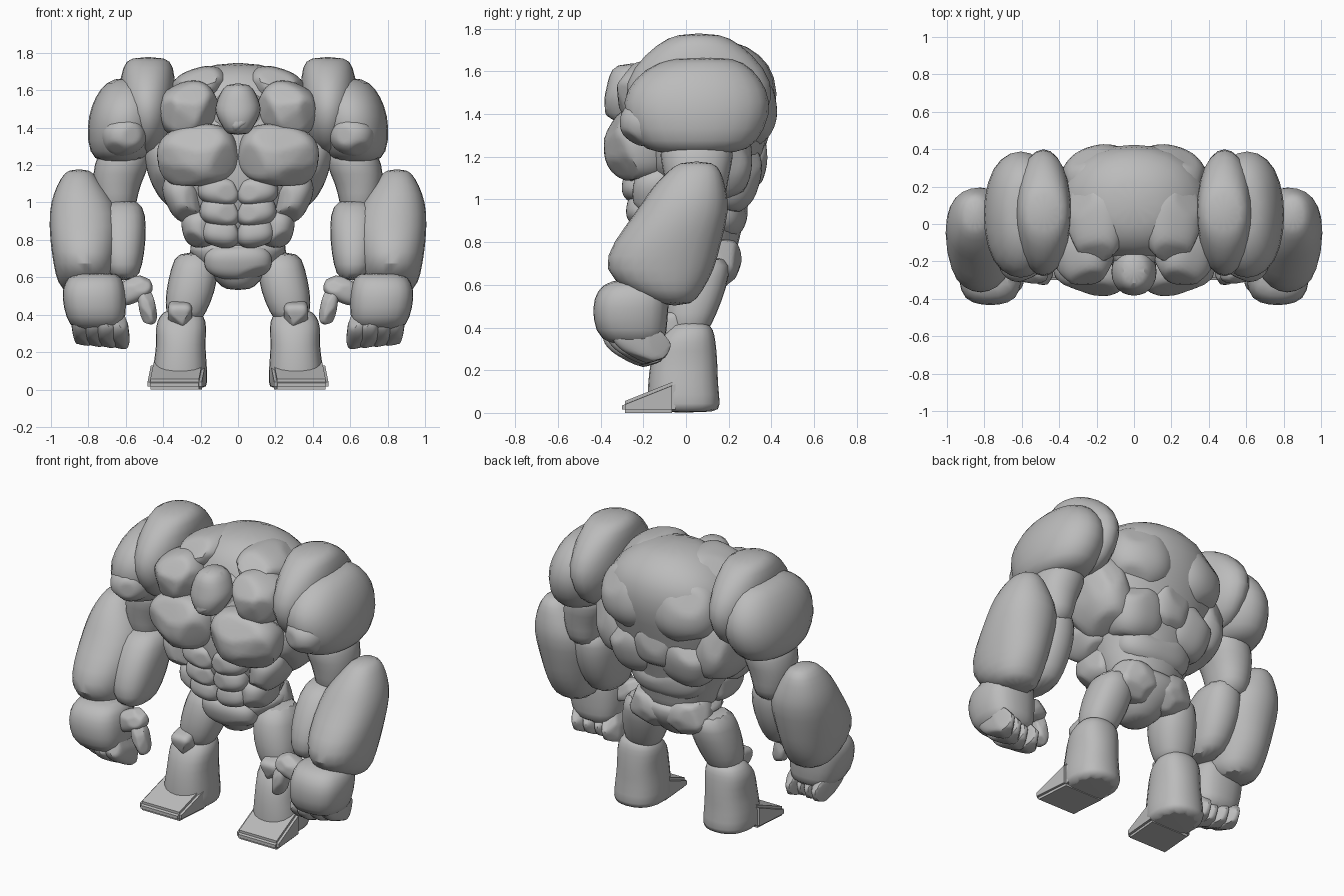
import bpy, bmesh, math, random
from mathutils import Vector, Euler

cube = bpy.data.objects.get("Cube")
if cube:
    bpy.data.objects.remove(cube, do_unlink=True)

stone = bpy.data.materials.new("grey stone")
stone.use_nodes = True
GREY = (0.5, 0.5, 0.5, 1)
stone.diffuse_color = GREY
stone.node_tree.nodes["Principled BSDF"].inputs["Base Color"].default_value = GREY

# Shared pool of chisel directions
random.seed(7)
CHISELS = [Vector([random.gauss(0, 1) for _ in range(3)]).normalized() for _ in range(60)]


def finish(name, bm, flip=False, angle=32):
    """Turn a bmesh into a smooth-shaded stone object."""
    if flip:
        for v in bm.verts:
            v.co.x = -v.co.x
    bmesh.ops.recalc_face_normals(bm, faces=bm.faces)
    mesh = bpy.data.meshes.new(name)
    bm.to_mesh(mesh)
    bm.free()
    mesh.materials.append(stone)
    ob = bpy.data.objects.new(name, mesh)
    bpy.context.collection.objects.link(ob)
    bpy.ops.object.select_all(action="DESELECT")
    ob.select_set(True)
    bpy.context.view_layer.objects.active = ob
    bpy.ops.object.shade_smooth_by_angle(angle=math.radians(angle))
    return ob


def boulder(name, centre, radii, turn=(0, 0, 0), power=2.5, cuts=10, flip=False):
    """Rounded block with a few chiselled flats."""
    first = int(sum(radii) * 100) % 40
    rot = Euler([math.radians(a) for a in turn]).to_matrix()
    bm = bmesh.new()
    bmesh.ops.create_icosphere(bm, subdivisions=4, radius=1)
    for v in bm.verts:
        p = v.co / sum(abs(c) ** power for c in v.co) ** (1 / power)
        for d in CHISELS[first:first + cuts]:
            over = p.dot(d) - 0.94
            if over > 0:
                p -= d * over * 0.85
        v.co = rot @ Vector([a * b for a, b in zip(p, radii)]) + Vector(centre)
    finish(name, bm, flip)


def loft(name, rings, power=3, sides=12, flip=False):
    """Skin a stack of level rings, each (x, y, z, x radius, y radius)."""
    bm = bmesh.new()
    loops = []
    for x, y, z, rx, ry in rings:
        loop = []
        for i in range(sides):
            a = math.tau * (i + 0.5) / sides
            c, s = math.cos(a), math.sin(a)
            k = (abs(c) ** power + abs(s) ** power) ** (-1 / power)
            loop.append(bm.verts.new((x + rx * c * k, y + ry * s * k, z)))
        loops.append(loop)
    for low, high in zip(loops, loops[1:]):
        for i in range(sides):
            j = (i + 1) % sides
            bm.faces.new((low[i], low[j], high[j], high[i]))
    bm.faces.new(loops[0])
    bm.faces.new(loops[-1])
    rounding = finish(name, bm, flip, 60).modifiers.new("Rounding", "SUBSURF")
    rounding.levels = rounding.render_levels = 1


# Trunk and hips
loft("torso", [(0, .08, .68, .19, .15), (0, .04, .8, .25, .21), (0, .02, .95, .3, .27),
               (0, .03, 1.1, .38, .31), (0, .05, 1.25, .44, .33), (0, .1, 1.42, .43, .34),
               (0, .12, 1.58, .39, .31), (0, .11, 1.68, .28, .25), (0, .11, 1.75, .12, .12)], 2.4)
loft("pelvis", [(0, .02, .53, .07, .08), (0, .03, .57, .11, .13), (0, .05, .66, .19, .2),
                (0, .06, .74, .28, .21), (0, .05, .8, .26, .2)], 2.6)
boulder("belt_block", (0, -.07, .69), (.18, .1, .1), (15, 0, 0))
boulder("spine_block", (0, .24, 1.18), (.15, .14, .17), (-12, 0, 0))
boulder("lower_back", (0, .14, .95), (.25, .15, .14), (-8, 0, 0))

# Head with wide cheeks and narrow jaw
loft("head", [(0, -.28, 1.36, .06, .06), (0, -.28, 1.4, .08, .1), (0, -.26, 1.47, .125, .13),
              (0, -.25, 1.52, .125, .125), (0, -.25, 1.58, .1, .115),
              (0, -.25, 1.64, .065, .08)], 2.5)
boulder("jaw", (0, -.3, 1.425), (.065, .08, .05), power=2.8, cuts=6)
boulder("neck", (0, -.12, 1.44), (.17, .13, .16))

for side, f in (("left", False), ("right", True)):

    def rock(part, *args, **kw):
        boulder(side + "_" + part, *args, flip=f, **kw)

    def limb(part, rings, **kw):
        loft(side + "_" + part, rings, flip=f, **kw)

    # Chest, collar, flanks and back
    rock("pectoral", (.215, -.22, 1.25), (.215, .16, .165), (0, 8, 8), power=2.6)
    rock("collar", (.27, -.16, 1.5), (.16, .17, .14), (0, 25, -15))
    rock("trapezius", (.2, .02, 1.6), (.16, .22, .12), (0, 18, 0))
    rock("lat", (.35, .08, 1.2), (.14, .23, .24), (0, 20, 0))
    rock("rib", (.29, -.08, 1.03), (.1, .17, .14), (0, 25, 0))
    rock("oblique", (.2, -.07, .87), (.1, .15, .11), (0, 12, 0))
    rock("shoulder_blade", (.18, .24, 1.43), (.21, .18, .2), (10, 0, -15), power=2.2)
    rock("back_muscle", (.17, .18, 1.12), (.18, .17, .18), (-15, 10, 0))
    for row, (x, y, z, r) in enumerate([(.1, -.21, 1.06, .115), (.095, -.19, .95, .11),
                                        (.09, -.16, .84, .105)]):
        rock("abdominal_%d" % row, (x, y, z), (r, .09, .08), (-8, -10, 0))
    rock("buttock", (.12, .14, .71), (.14, .12, .12), (0, -10, 0))

    # Shoulder slabs
    limb("inner_shoulder", [(.5, .06, 1.25, .05, .14), (.48, .06, 1.32, .11, .28),
                            (.485, .06, 1.48, .155, .375), (.485, .06, 1.62, .155, .32),
                            (.48, .06, 1.73, .14, .2), (.48, .06, 1.78, .1, .1)], power=2.3)
    limb("outer_shoulder", [(.63, .05, 1.21, .11, .2), (.63, .05, 1.26, .17, .29),
                            (.61, .05, 1.4, .205, .36), (.6, .05, 1.52, .19, .34),
                            (.59, .06, 1.61, .15, .26), (.58, .08, 1.67, .09, .15)], power=2.4)
    rock("shoulder_front", (.61, -.17, 1.36), (.12, .14, .11), (0, 15, 0), power=2.2)

    # Upper arm and forearm
    limb("upper_arm", [(.65, .05, .92, .09, .1), (.65, .05, 1.0, .11, .14),
                       (.65, .05, 1.1, .13, .15), (.62, .05, 1.2, .155, .18),
                       (.6, .05, 1.32, .13, .17)], power=2.5)
    limb("outer_forearm", [(.81, -.05, .5, .1, .08), (.82, -.1, .57, .15, .18),
                           (.82, -.13, .67, .17, .27), (.82, -.09, .8, .19, .26),
                           (.82, -.01, .95, .195, .22), (.84, .01, 1.05, .15, .18),
                           (.85, .04, 1.13, .1, .13), (.85, .05, 1.18, .06, .08)], power=2.5)
    limb("inner_forearm", [(.61, -.13, .58, .07, .12), (.62, -.12, .66, .11, .18),
                           (.62, -.07, .8, .13, .2), (.62, -.02, .94, .13, .17),
                           (.62, .02, 1.02, .09, .12)])

    # Hand, curled fingers and thumb
    limb("hand", [(.75, -.23, .31, .13, .13), (.76, -.26, .38, .16, .17),
                  (.77, -.26, .5, .175, .18), (.77, -.25, .57, .16, .17),
                  (.76, -.22, .63, .13, .14)], power=4)
    for i in range(4):
        rock("finger_%d" % i, (.64 + .065 * i, -.25 + .02 * abs(i - 1), .325 + .006 * i),
             (.055, .14, .09), (-32, 8, 0), power=3)
    rock("thumb_base", (.56, -.25, .53), (.105, .065, .065), (0, 25, 10), power=2.8)
    rock("thumb_tip", (.485, -.27, .44), (.045, .055, .095), (0, 12, 0), power=2.8)

    # Thigh, knee, shin and foot
    limb("thigh", [(.28, .01, .36, .08, .08), (.28, .01, .41, .11, .11),
                   (.255, .03, .52, .135, .14), (.23, .06, .65, .13, .15),
                   (.23, .08, .74, .1, .12)], power=2.7)
    rock("knee", (.31, -.08, .405), (.065, .07, .065), (15, 0, 0), power=4, cuts=3)
    limb("shin", [(.31, -.01, 0, .14, .16), (.31, -.01, .03, .15, .175),
                  (.31, -.015, .14, .145, .165), (.305, -.01, .24, .13, .16),
                  (.305, .0, .34, .14, .14), (.3, .02, .39, .12, .11),
                  (.3, .02, .43, .09, .08)])
    bm = bmesh.new()
    bmesh.ops.create_cube(bm, size=1)
    for v in bm.verts:
        back = v.co.y > 0
        lift = (.15 if back else .05) if v.co.z > 0 else 0
        v.co = (.32 + v.co.x * .29 + (0 if back else .02), -.05 if back else -.3, lift)
    bm.normal_update()
    bmesh.ops.bevel(bm, geom=bm.edges[:], offset=.015, segments=2, affect="EDGES")
    finish(side + "_foot", bm, f)
